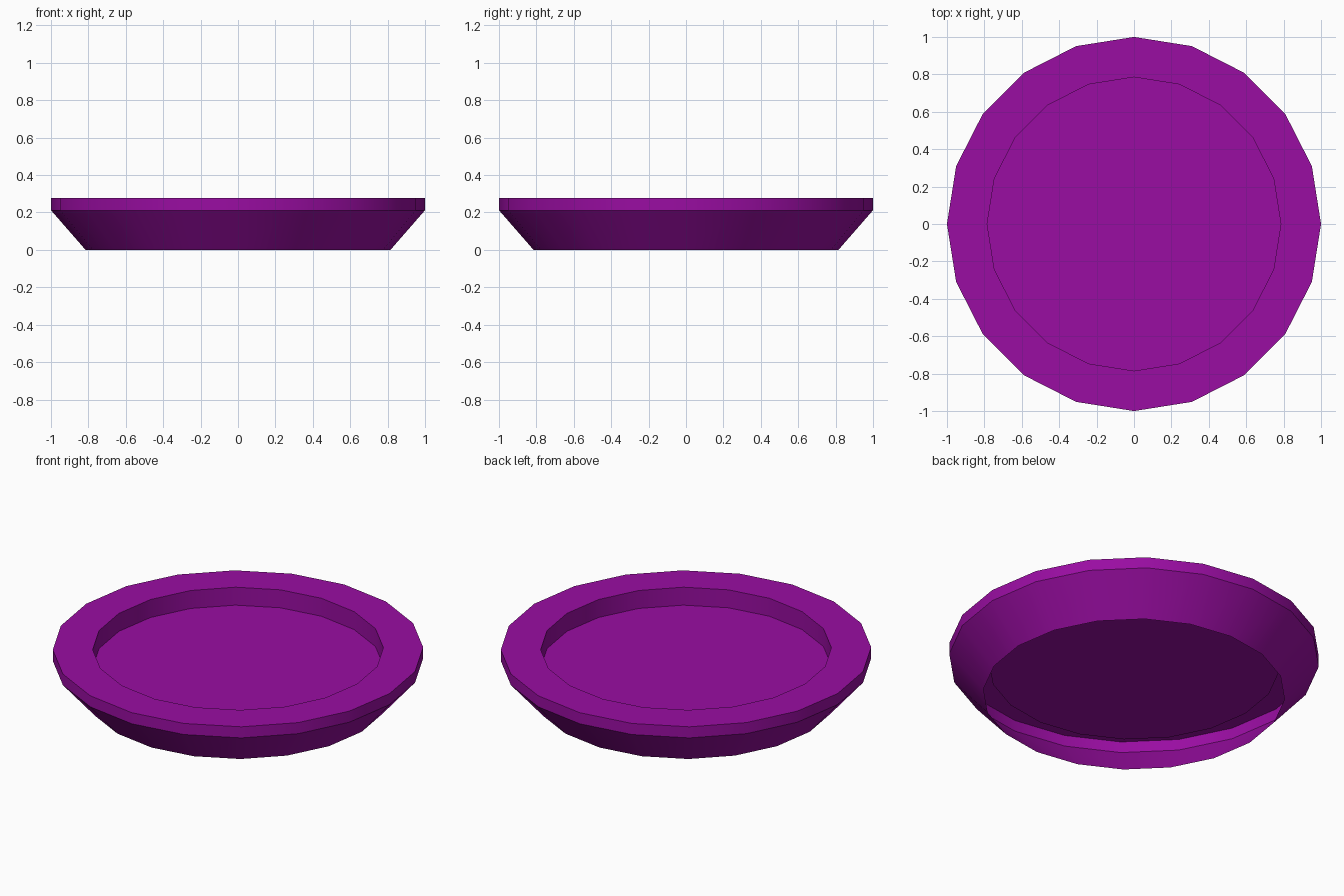
import bpy, bmesh, math

if "Cube" in bpy.data.objects:
    bpy.data.objects.remove(bpy.data.objects["Cube"])

SIDES = 20
# Open-bottomed shell: (radius, z) from the foot up over the rim to the recessed floor
PROFILE = [(0.815, 0.0), (1.0, 0.212), (1.0, 0.278), (0.785, 0.278), (0.785, 0.171)]

bm = bmesh.new()
rings = []
for r, z in PROFILE:
    rings.append([bm.verts.new((r * math.cos(2 * math.pi * i / SIDES),
                                r * math.sin(2 * math.pi * i / SIDES), z))
                  for i in range(SIDES)])

# Flared wall, rim band, flat lip and inner wall
for a, b in zip(rings, rings[1:]):
    for i in range(SIDES):
        j = (i + 1) % SIDES
        bm.faces.new((a[i], a[j], b[j], b[i]))

# Recessed floor
bm.faces.new(rings[-1])

mesh = bpy.data.meshes.new("dish")
bm.to_mesh(mesh)
bm.free()
dish = bpy.data.objects.new("dish", mesh)
bpy.context.collection.objects.link(dish)

# Smooth walls, sharp rim edges
bpy.context.view_layer.objects.active = dish
dish.select_set(True)
bpy.ops.object.shade_smooth_by_angle(angle=math.radians(30))

# Purple finish
purple = bpy.data.materials.new("purple")
purple.diffuse_color = (0.32, 0.004, 0.36, 1.0)
purple.use_nodes = True
purple.node_tree.nodes["Principled BSDF"].inputs["Base Color"].default_value = purple.diffuse_color
mesh.materials.append(purple)
